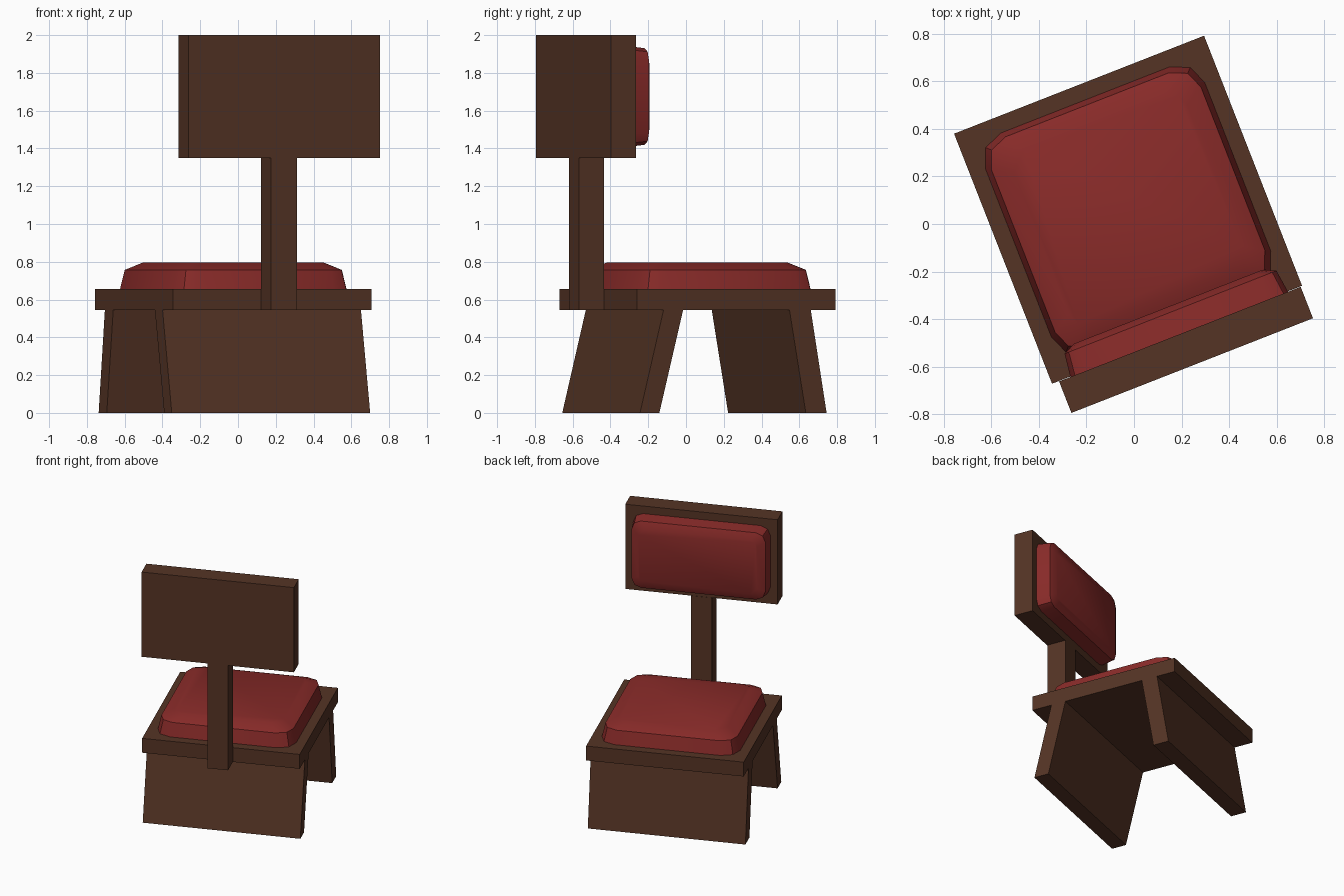
import bpy, bmesh, math
from mathutils import Matrix, Vector

if "Cube" in bpy.data.objects:
    bpy.data.objects.remove(bpy.data.objects["Cube"])

# whole chair is turned about z; local x = width, local y = depth
FRAME = Matrix.Translation((-0.025, 0.06, 0)) @ Matrix.Rotation(math.radians(21.4), 4, 'Z')


def material(name, rgb):
    m = bpy.data.materials.new(name)
    m.diffuse_color = (*rgb, 1)
    m.use_nodes = True
    m.node_tree.nodes["Principled BSDF"].inputs["Base Color"].default_value = m.diffuse_color
    return m


wood = material("dark_wood", (0.09, 0.034, 0.018))
fabric = material("red_fabric", (0.25, 0.024, 0.022))


def loft(name, loops, mat, place=Matrix(), smooth=False):
    """Join a stack of equal-sized loops into a closed solid."""
    bm = bmesh.new()
    rings = [[bm.verts.new(p) for p in loop] for loop in loops]
    n = len(rings[0])
    for a, b in zip(rings, rings[1:]):
        for i in range(n):
            j = (i + 1) % n
            bm.faces.new((a[i], a[j], b[j], b[i]))
    bm.faces.new(rings[0][::-1])
    bm.faces.new(rings[-1])
    bmesh.ops.recalc_face_normals(bm, faces=bm.faces)
    me = bpy.data.meshes.new(name)
    bm.to_mesh(me)
    bm.free()
    ob = bpy.data.objects.new(name, me)
    bpy.context.collection.objects.link(ob)
    me.materials.append(mat)
    me.transform(FRAME @ place)
    if smooth:
        bpy.ops.object.select_all(action='DESELECT')
        ob.select_set(True)
        bpy.context.view_layer.objects.active = ob
        bpy.ops.object.shade_smooth_by_angle(angle=math.radians(30))
    return ob


def rect(x0, x1, y0, y1, z):
    return [(x0, y0, z), (x1, y0, z), (x1, y1, z), (x0, y1, z)]


def board(name, x0, x1, y0, y1, z0, z1):
    loft(name, [rect(x0, x1, y0, y1, z0), rect(x0, x1, y0, y1, z1)], wood)


def rounded(hx, hy, r, z):
    """Rectangle with two-segment rounded corners."""
    pts = []
    for k, (sx, sy) in enumerate([(1, 1), (-1, 1), (-1, -1), (1, -1)]):
        for s in range(3):
            a = math.radians(90 * k + 45 * s)
            pts.append((sx * (hx - r) + r * math.cos(a), sy * (hy - r) + r * math.sin(a), z))
    return pts


# seat board, back post and back board
board("seat_board", -0.564, 0.564, -0.564, 0.564, 0.545, 0.655)
board("back_post", -0.063, 0.085, -0.706, -0.564, 0.545, 1.35)
board("back_board", -0.533, 0.557, -0.708, -0.566, 1.35, 2.0)

# splayed leg panels: bottom y range, top y range
for name, b, t in (("front_leg_panel", (-0.547, -0.437), (-0.413, -0.302)),
                   ("rear_leg_panel", (0.396, 0.514), (0.303, 0.424))):
    loft(name, [rect(-0.564, 0.564, *b, 0), rect(-0.564, 0.564, *t, 0.545)], wood)

# seat cushion
loft("seat_cushion", [rounded(0.495, 0.495, 0.115, 0),
                      rounded(0.473, 0.473, 0.105, 0.102),
                      rounded(0.392, 0.392, 0.075, 0.14)],
     fabric, Matrix.Translation((0, 0, 0.655)), True)

# back cushion, standing on the inner face of the back board
stand = Matrix.Translation((0.009, -0.566, 1.675)) @ Matrix.Rotation(math.radians(-90), 4, 'X')
loft("back_cushion", [rounded(0.491, 0.267, 0.07, 0),
                      rounded(0.478, 0.256, 0.065, 0.1),
                      rounded(0.425, 0.205, 0.045, 0.125)],
     fabric, stand, True)
